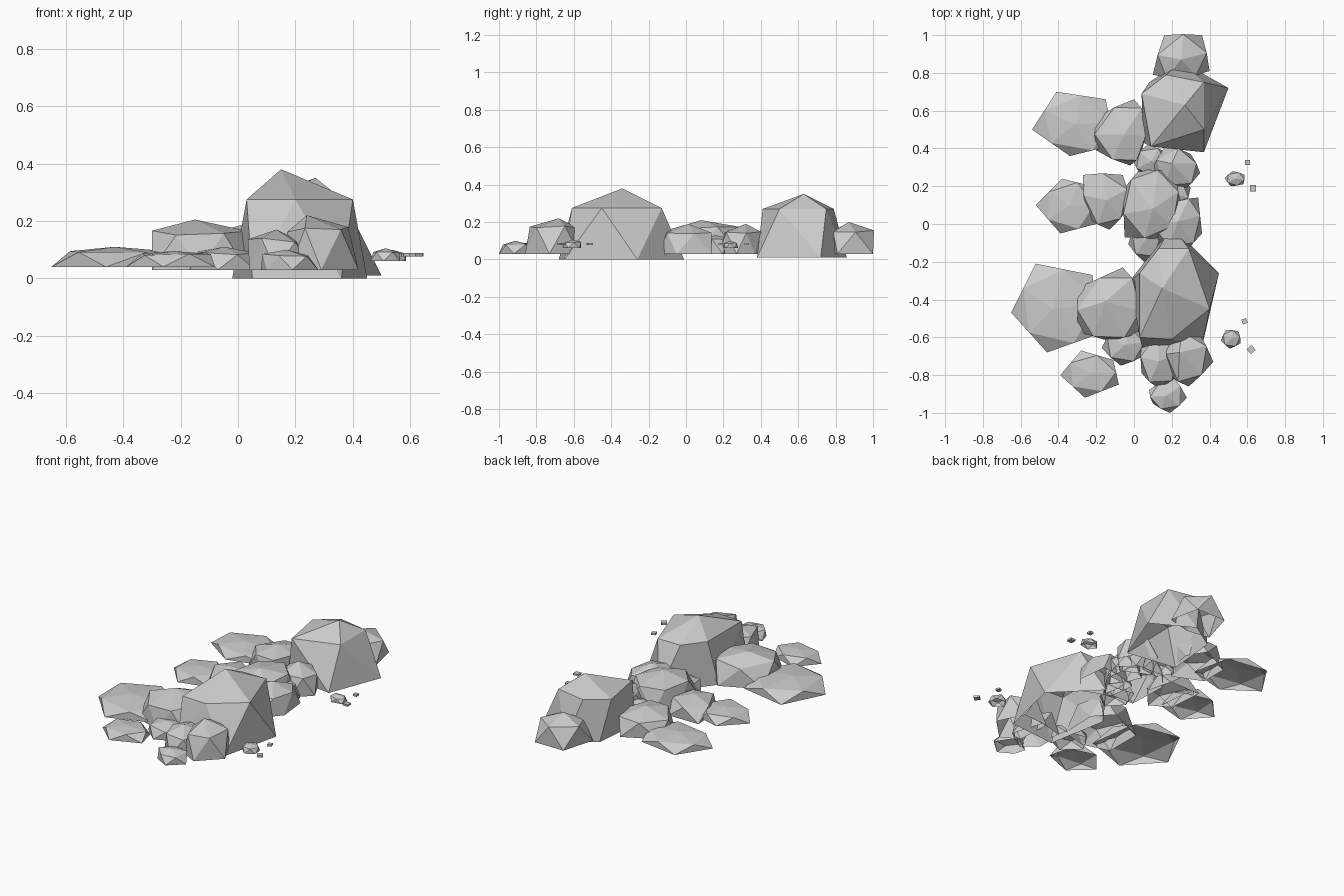
import bpy, bmesh, math, random
from mathutils import Vector

if "Cube" in bpy.data.objects:
    bpy.data.objects.remove(bpy.data.objects["Cube"])
random.seed(4)

stone = bpy.data.materials.new("grey stone")
stone.diffuse_color = (0.60, 0.60, 0.60, 1)
stone.use_nodes = True
stone.node_tree.nodes["Principled BSDF"].inputs["Base Color"].default_value = stone.diffuse_color


def hull(name, pts, open_below=True):
    """Flat-faced convex shell around a few points, open underneath."""
    bm = bmesh.new()
    for p in pts:
        bm.verts.new(p)
    res = bmesh.ops.convex_hull(bm, input=bm.verts[:])
    junk = [v for v in res["geom_interior"] if isinstance(v, bmesh.types.BMVert)]
    if junk:
        bmesh.ops.delete(bm, geom=junk, context='VERTS')
    bmesh.ops.recalc_face_normals(bm, faces=bm.faces[:])
    if open_below:
        low = [f for f in bm.faces if f.normal.z < -0.99]
        bmesh.ops.delete(bm, geom=low, context='FACES')
    me = bpy.data.meshes.new(name)
    bm.to_mesh(me)
    bm.free()
    me.materials.append(stone)
    ob = bpy.data.objects.new(name, me)
    bpy.context.collection.objects.link(ob)


def boulder(name, base, z0, ring, zr, peak):
    """Base outline, shoulder outline and peak."""
    hull(name, [(x, y, z0) for x, y in base] + [(x, y, zr) for x, y in ring] + [peak])


def rock(name, outline, z0, z1, spread=1.06, shoulder=0.72, peak=None):
    """Stone on a base outline; the shoulder points sit over the middles of its sides."""
    base = [Vector(p) for p in outline]
    mid = sum(base, Vector((0, 0))) / len(base)
    pts = [(p.x, p.y, z0) for p in base]
    for a, b in zip(base, base[1:] + base[:1]):
        s = mid + ((a + b) / 2 - mid) * spread
        pts.append((s.x, s.y, z0 + (z1 - z0) * (shoulder + random.uniform(-.07, .07))))
    top = peak or mid
    hull(name, pts + [(top[0], top[1], z1)])


def pentagon(x0, x1, y0, y1, turn):
    """Pentagon outline fitted to bounds."""
    p = [(math.cos(math.radians(turn + 72 * i)), math.sin(math.radians(turn + 72 * i)))
         for i in range(5)]
    xs, ys = zip(*p)
    fit = lambda v, s, a, b: a + (v - min(s)) / (max(s) - min(s)) * (b - a)
    return [(fit(x, xs, x0, x1), fit(y, ys, y0, y1)) for x, y in p]


# two large boulders
boulder("front_boulder",
        [(.20, -.01), (.45, -.26), (.36, -.65), (.05, -.68), (-.02, -.30)], 0,
        [(.29, -.13), (.40, -.45), (.20, -.61), (.03, -.60), (.03, -.26), (.13, -.13)], .275,
        (.15, -.34, .38))
boulder("back_boulder",
        [(.50, .72), (.37, .38), (.05, .43), (.08, .75), (.25, .86)], .01,
        [(.37, .75), (.37, .50), (.09, .41), (.04, .69), (.17, .79)], .27,
        (.27, .63, .35))

# low flat slabs along the left side
rock("back_slab", [(-.54, .50), (-.41, .70), (-.15, .66), (-.10, .42), (-.34, .36)],
     .04, .10, 1, .78)
rock("middle_slab", [(-.52, .10), (-.38, .24), (-.22, .20), (-.20, .0), (-.39, -.05)],
     .04, .10, 1, .78)
rock("front_slab", [(-.65, -.47), (-.52, -.21), (-.22, -.27), (-.18, -.58), (-.46, -.68)],
     .04, .11, 1, .78, (-.43, -.45))
rock("corner_slab", [(-.39, -.80), (-.28, -.67), (-.11, -.72), (-.08, -.85), (-.26, -.92)],
     .04, .095, 1, .78)

# medium rocks beside the boulders
rock("back_left_rock", [(-.20, .56), (0, .66), (.07, .55), (.04, .38), (-.02, .31), (-.20, .39)],
     .03, .17)
rock("middle_left_rock", [(-.27, .26), (-.06, .26), (-.02, .10), (-.13, -.03), (-.25, .04)],
     .03, .14)
rock("front_left_rock", [(-.30, -.34), (-.06, -.23), (.04, -.34), (.03, -.58), (-.13, -.62),
                         (-.30, -.57)], .03, .205, 1.0, .72, (-.15, -.41))
rock("centre_rock", [(-.06, .18), (.03, .29), (.22, .28), (.25, .06), (.16, -.08), (-.05, -.07)],
     .03, .21, 1.0, .75, (.10, .08))
rock("centre_right_rock", [(.24, .13), (.34, .14), (.36, -.05), (.27, -.15), (.10, -.08),
                           (.08, .08)], .03, .19, 1.0)
rock("rear_gap_rock", [(.17, .42), (.30, .37), (.35, .27), (.25, .17), (.08, .25)],
     .03, .19, 1.06, .72, (.2, .32))
rock("rear_gap_stone", pentagon(-.01, .18, .25, .42, 100), .03, .12)
rock("inner_gap_stone", pentagon(.10, .30, .08, .26, 20), .03, .14)
rock("front_gap_stone", pentagon(-.03, .15, -.20, .02, 120), .03, .11)
rock("rear_rock", [(.16, 1), (.36, 1), (.40, .81), (.25, .77), (.10, .79)],
     .03, .20, 1.04, .72, (.25, .87))

# cluster at the front end
rock("front_side_stone", pentagon(-.17, .06, -.75, -.54, 260), .03, .11)
rock("front_left_stone", [(.04, -.62), (.20, -.58), (.26, -.78), (.13, -.87), (.04, -.79)],
     .03, .17)
rock("front_right_stone", [(.17, -.58), (.34, -.57), (.42, -.73), (.29, -.86), (.18, -.80)],
     .03, .22, 1.04, .72, (.24, -.68))
rock("front_tip_stone", [(.08, -.88), (.20, -.80), (.28, -.92), (.19, -1.0), (.10, -.95)],
     .03, .10)

# loose pebbles and chips on the right
rock("back_pebble", pentagon(.48, .585, .20, .28, 175), .06, .10)
rock("front_pebble", pentagon(.46, .565, -.66, -.56, 190), .06, .105)
for n, (x, y, s, t) in enumerate([(.60, .325, .026, 0), (.63, .19, .034, 0),
                                  (.585, -.515, .026, 20), (.62, -.665, .034, 40)]):
    c = [(s * .707 * math.cos(math.radians(t + 45 + 90 * k)),
          s * .707 * math.sin(math.radians(t + 45 + 90 * k))) for k in range(4)]
    hull("chip_%d" % (n + 1), [(x + a, y + b, z) for a, b in c for z in (.076, .088)], False)
